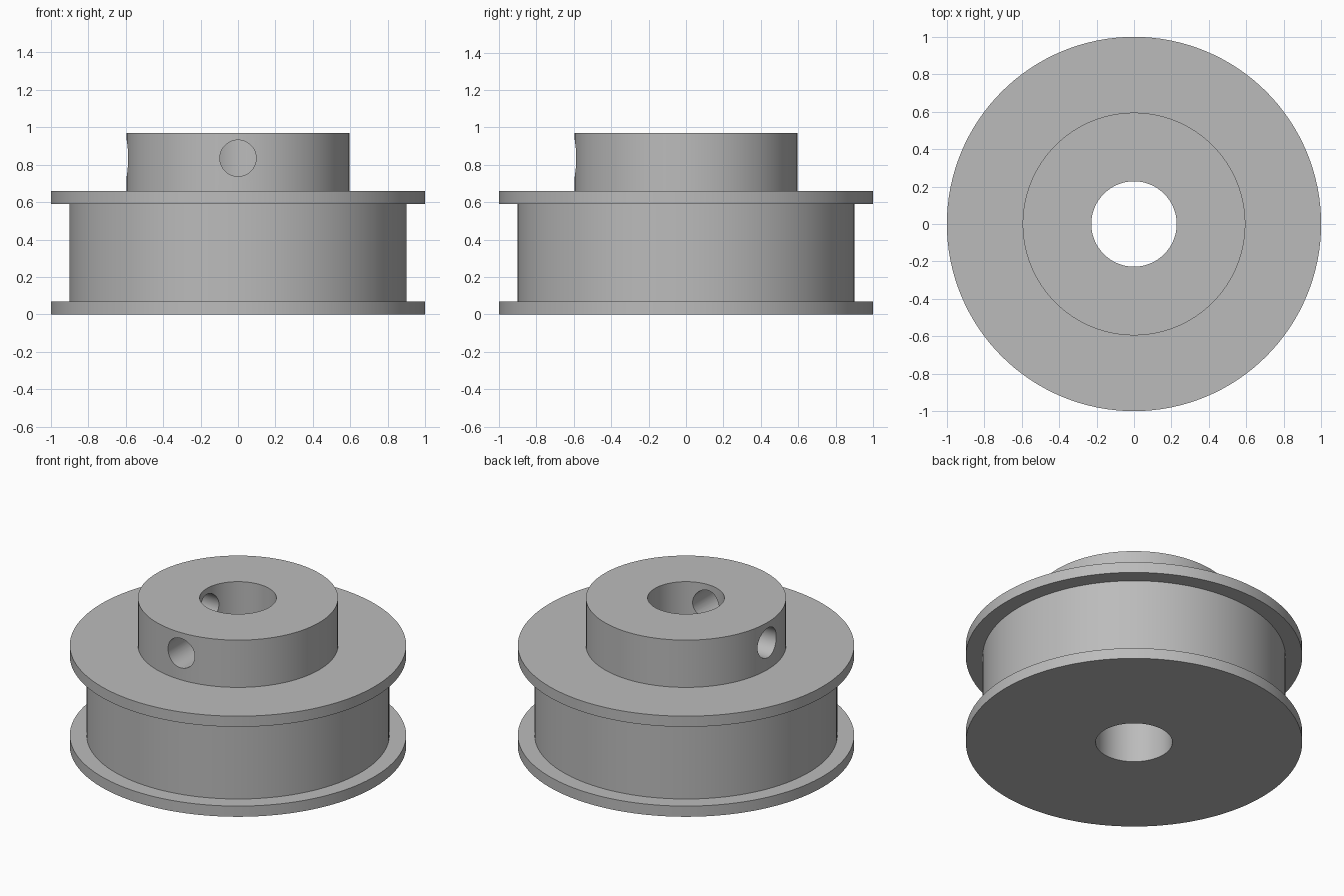
import bpy
import bmesh
from math import pi, radians
from mathutils import Matrix

old = bpy.data.objects.get("Cube")
if old:
    bpy.data.objects.remove(old, do_unlink=True)

SEGMENTS = 128
BORE, HUB, DRUM, FLANGE = 0.228, 0.595, 0.9, 1.0
TOP, HOLE_Z, HOLE_R = 0.97, 0.835, 0.097

metal = bpy.data.materials.new("grey metal")
metal.use_nodes = True
grey = (0.5, 0.5, 0.5, 1)
metal.diffuse_color = grey
metal.node_tree.nodes["Principled BSDF"].inputs["Base Color"].default_value = grey


def make_object(name, bm):
    mesh = bpy.data.meshes.new(name)
    bmesh.ops.recalc_face_normals(bm, faces=bm.faces)
    bm.to_mesh(mesh)
    bm.free()
    obj = bpy.data.objects.new(name, mesh)
    bpy.context.collection.objects.link(obj)
    mesh.materials.append(metal)
    return obj


# Pulley body: closed cross-section of bore, flanges, drum and hub, revolved about z
profile = [(BORE, 0), (FLANGE, 0), (FLANGE, 0.07), (DRUM, 0.07), (DRUM, 0.59),
           (FLANGE, 0.59), (FLANGE, 0.66), (HUB, 0.66), (HUB, TOP), (BORE, TOP)]
bm = bmesh.new()
ring = [bm.verts.new((r, 0, z)) for r, z in profile]
edges = [bm.edges.new((a, b)) for a, b in zip(ring, ring[1:] + ring[:1])]
bmesh.ops.spin(bm, geom=ring + edges, cent=(0, 0, 0), axis=(0, 0, 1),
               angle=2 * pi, steps=SEGMENTS, use_merge=True)
bmesh.ops.remove_doubles(bm, verts=bm.verts, dist=0.0001)
pulley = make_object("pulley_body", bm)

# Set-screw holes: radial cutters through the front and right walls of the hub
cutters = []
for name, direction in (("front_screw_cutter", 0), ("right_screw_cutter", -pi / 2)):
    bm = bmesh.new()
    place = (Matrix.Rotation(direction, 4, "Z")
             @ Matrix.Translation((0, -0.4, HOLE_Z))
             @ Matrix.Rotation(pi / 2, 4, "X"))
    bmesh.ops.create_cone(bm, cap_ends=True, segments=48, radius1=HOLE_R,
                          radius2=HOLE_R, depth=0.6, matrix=place)
    cutter = make_object(name, bm)
    cutter.hide_render = True
    cutters.append(cutter)
    cut = pulley.modifiers.new(name, "BOOLEAN")
    cut.operation = "DIFFERENCE"
    cut.solver = "EXACT"
    cut.object = cutter

# Apply the cuts, drop the cutters, smooth the round walls
bpy.ops.object.select_all(action="DESELECT")
pulley.select_set(True)
bpy.context.view_layer.objects.active = pulley
for name in [m.name for m in pulley.modifiers]:
    bpy.ops.object.modifier_apply(modifier=name)
for cutter in cutters:
    bpy.data.objects.remove(cutter, do_unlink=True)
bpy.ops.object.shade_smooth_by_angle(angle=radians(30))
